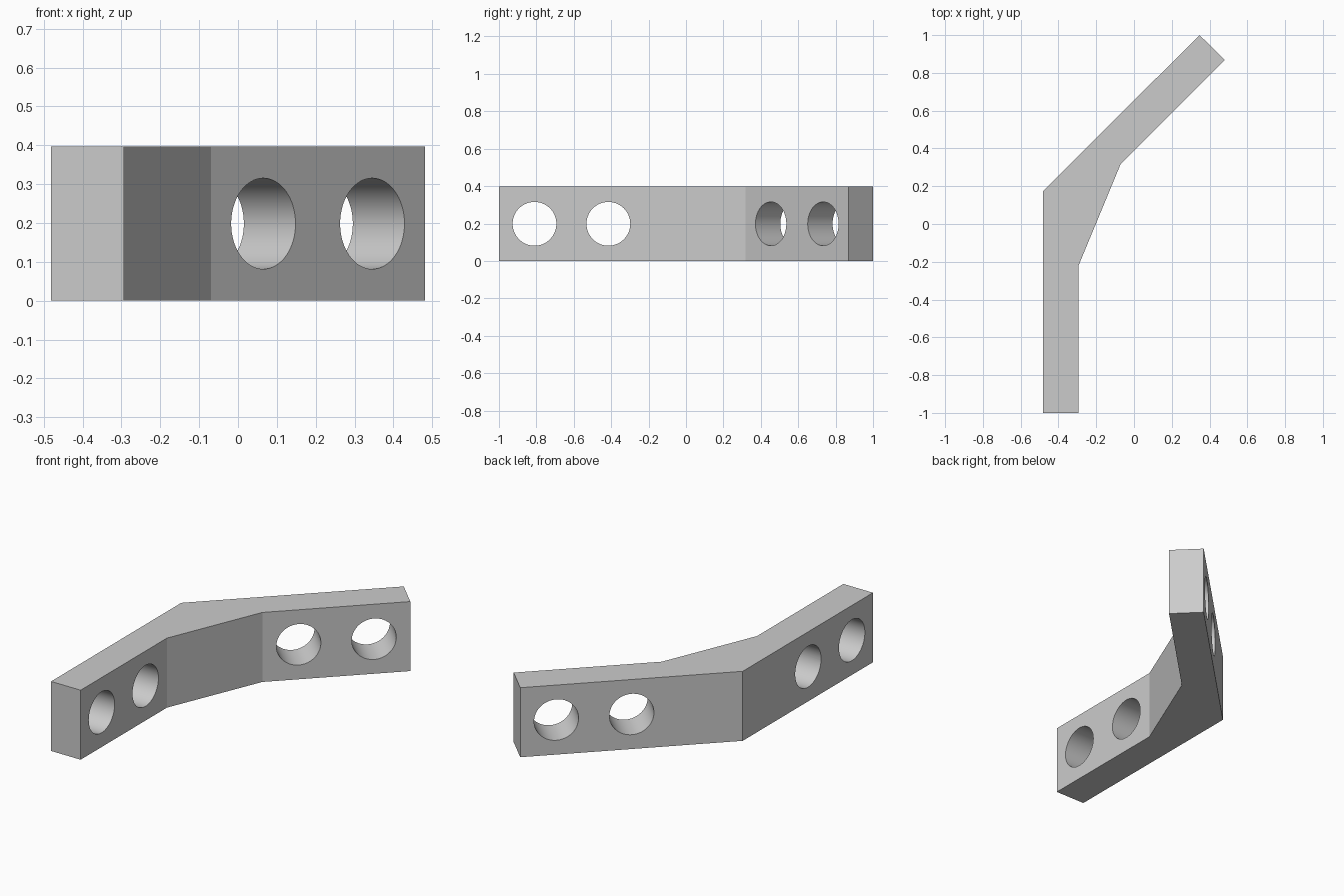
import bpy
import bmesh
from math import radians
from mathutils import Vector

HEIGHT = 0.397
HOLE_RADIUS = 0.117

cube = bpy.data.objects.get("Cube")
if cube:
    bpy.data.objects.remove(cube, do_unlink=True)

# Single plain grey
grey = bpy.data.materials.new("plain_grey")
grey.use_nodes = True
colour = (0.6, 0.6, 0.6, 1)
grey.diffuse_color = colour
grey.node_tree.nodes["Principled BSDF"].inputs["Base Color"].default_value = colour


def extruded_plate(name, outline, height):
    bm = bmesh.new()
    base = bm.faces.new([bm.verts.new((x, y, 0)) for x, y in outline])
    top = bmesh.ops.extrude_face_region(bm, geom=[base])["geom"]
    verts = [v for v in top if isinstance(v, bmesh.types.BMVert)]
    bmesh.ops.translate(bm, vec=(0, 0, height), verts=verts)
    bmesh.ops.recalc_face_normals(bm, faces=bm.faces)
    mesh = bpy.data.meshes.new(name)
    bm.to_mesh(mesh)
    bm.free()
    obj = bpy.data.objects.new(name, mesh)
    bpy.context.collection.objects.link(obj)
    mesh.materials.append(grey)
    return obj


def drill(obj, point, direction):
    bpy.ops.mesh.primitive_cylinder_add(
        vertices=64, radius=HOLE_RADIUS, depth=0.6,
        location=(point[0], point[1], HEIGHT / 2),
        rotation=Vector(direction).to_track_quat("Z", "Y").to_euler())
    cutter = bpy.context.object
    cutter.name = "hole_cutter"
    cutter.hide_render = True
    cutter.data.materials.append(grey)
    bpy.context.view_layer.objects.active = obj
    mod = obj.modifiers.new("hole", "BOOLEAN")
    mod.operation = "DIFFERENCE"
    mod.solver = "EXACT"
    mod.object = cutter
    bpy.ops.object.modifier_apply(modifier=mod.name)
    bpy.data.objects.remove(cutter, do_unlink=True)


# Angled bracket with a thickened inner corner
bracket = extruded_plate("angle_bracket", [
    (-0.481, -1), (-0.294, -1), (-0.294, -0.221), (-0.07, 0.319),
    (0.481, 0.868), (0.347, 1), (-0.481, 0.175)], HEIGHT)

# Two bolt holes through the straight arm, two through the slanted arm
for y in (-0.81, -0.415):
    drill(bracket, (-0.388, y), (1, 0, 0))
for x in (0.066, 0.346):
    drill(bracket, (x - 0.066, x + 0.453), (-1, 1, 0))

bpy.ops.object.select_all(action="DESELECT")
bracket.select_set(True)
bpy.context.view_layer.objects.active = bracket
bpy.ops.object.shade_smooth_by_angle(angle=radians(20))
